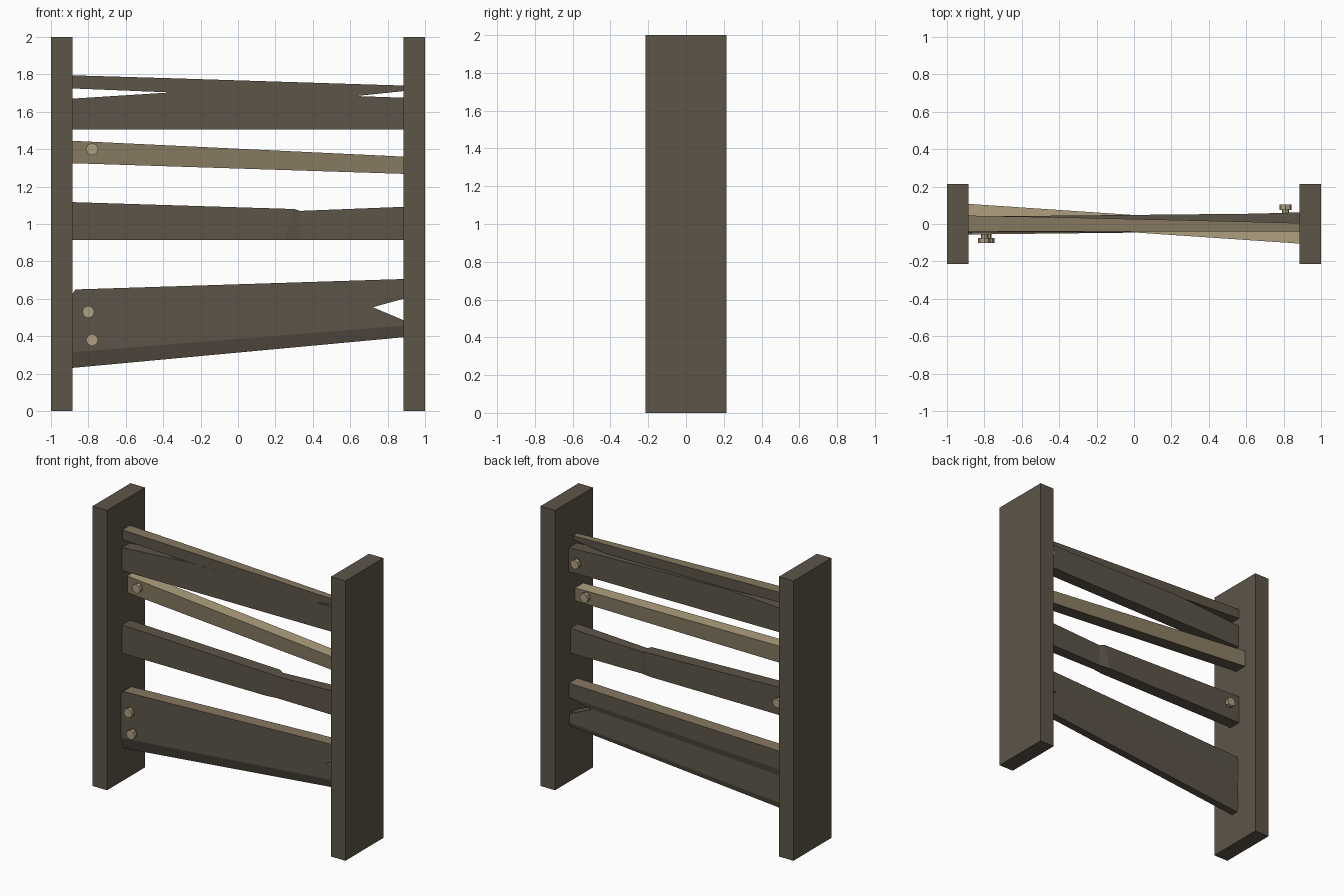
import bpy, bmesh, math
from mathutils import Matrix

cube = bpy.data.objects.get("Cube")
if cube:
    bpy.data.objects.remove(cube, do_unlink=True)


def material(name, rgb):
    m = bpy.data.materials.new(name)
    m.use_nodes = True
    m.diffuse_color = (*rgb, 1)
    m.node_tree.nodes["Principled BSDF"].inputs["Base Color"].default_value = (*rgb, 1)
    return m


DARK = material("dark_wood", (0.108, 0.089, 0.064))
MID = material("worn_wood", (0.235, 0.19, 0.116))
LIGHT = material("pale_wood", (0.43, 0.35, 0.215))


def finish(bm, name, side, top=None):
    """Make an object; upward faces take the top colour, downward ones stay dark."""
    bmesh.ops.recalc_face_normals(bm, faces=bm.faces)
    mesh = bpy.data.meshes.new(name)
    bm.to_mesh(mesh)
    bm.free()
    obj = bpy.data.objects.new(name, mesh)
    bpy.context.collection.objects.link(obj)
    mesh.materials.append(side)
    if top:
        mesh.materials.append(top)
        mesh.materials.append(DARK)
        for p in mesh.polygons:
            p.material_index = 1 if p.normal.z > 0.7 else 2 if p.normal.z < -0.7 else 0
    return obj


def loft(sections):
    """Skin a run of cross-sections, each (x, [(y, z), ...])."""
    bm = bmesh.new()
    rings = [[bm.verts.new((x, y, z)) for y, z in pts] for x, pts in sections]
    n = len(rings[0])
    for a, b in zip(rings, rings[1:]):
        for i in range(n):
            j = (i + 1) % n
            bm.faces.new((a[i], a[j], b[j], b[i]))
    bm.faces.new(rings[0])
    bm.faces.new(rings[-1])
    return bm


def board(name, rows, side=DARK, top=None):
    """Plank from rows of x, front y, back y, bottom z, top z."""
    secs = [(x, [(f, b), (k, b), (k, t), (f, t)]) for x, f, k, b, t in rows]
    return finish(loft(secs), name, side, top)


def bolt(name, x, y, z, facing):
    """Stubby shank with a wider faceted head, pointing along facing * y."""
    bm = bmesh.new()
    turn = Matrix.Rotation(math.pi / 2, 4, "X")
    for radius, start, end in ((0.018, -0.01, 0.02), (0.033, 0.018, 0.046)):
        mid = Matrix.Translation((x, y + facing * (start + end) / 2, z))
        bmesh.ops.create_cone(bm, cap_ends=True, segments=8, radius1=radius,
                              radius2=radius, depth=end - start, matrix=mid @ turn)
    return finish(bm, name, LIGHT)


# Upright posts
for name, s in (("right_post", -1), ("left_post", 1)):
    board(name, [(s * 0.885, -0.215, 0.215, 0, 2), (s, -0.215, 0.215, 0, 2)])

# Top board, with a long splinter splitting away at both ends
board("top_splinter", [(-0.89, -0.04, 0.045, 1.725, 1.795),
                       (-0.35, -0.04, 0.035, 1.703, 1.779),
                       (0.63, -0.04, 0.012, 1.684, 1.748),
                       (0.89, -0.04, 0.005, 1.711, 1.74)], DARK, MID)
board("top_board", [(-0.89, -0.045, 0.04, 1.505, 1.67),
                    (-0.35, -0.042, 0.045, 1.505, 1.704),
                    (0.63, -0.035, 0.055, 1.505, 1.684),
                    (0.89, -0.032, 0.062, 1.505, 1.675)])

# Pale skewed slat
board("skewed_slat", [(-0.89, 0.015, 0.108, 1.325, 1.445),
                      (0.89, -0.105, -0.012, 1.268, 1.36)], MID, LIGHT)

# Middle board with a worn kink
kink = [(-0.89, [(-0.045, 0.915), (0.045, 0.915), (0.045, 1.117), (-0.045, 1.117)]),
        (0.3, [(-0.045, 0.915), (0.045, 0.915), (0.045, 1.08), (-0.045, 1.08)]),
        (0.33, [(-0.034, 0.915), (0.034, 0.915), (0.034, 1.07), (-0.034, 1.07)]),
        (0.89, [(-0.042, 0.915), (0.042, 0.915), (0.042, 1.092), (-0.042, 1.092)])]
bm = loft(kink)
for v in bm.verts:
    if abs(v.co.x - 0.3) < 0.01 and v.co.z < 1:
        v.co.x = 0.25
finish(bm, "middle_board", DARK)


# Wide bottom board: bevelled lower front, shallow fold along the back
def wide_section(x, shift, low, high):
    h = high - low
    return x, [(shift - 0.02, low), (shift + 0.035, low), (shift + 0.045, low + h * 0.1),
               (shift + 0.035, low + h * 0.56), (shift + 0.046, low + h * 0.68),
               (shift + 0.046, high), (shift - 0.046, high), (shift - 0.046, low + h * 0.2)]


bm = loft([wide_section(-0.89, -0.01, 0.23, 0.62),
           wide_section(-0.87, -0.01, 0.232, 0.65),
           wide_section(0.89, 0.01, 0.395, 0.706)])
bottom = finish(bm, "bottom_board", DARK)

# Split cut into the end of the bottom board
bm = bmesh.new()
tri = ((0.72, 0.555), (0.91, 0.607), (0.91, 0.475))
front, back = [[bm.verts.new((x, y, z)) for x, z in tri] for y in (-0.2, 0.2)]
bm.faces.new(front)
bm.faces.new(back)
for i in range(3):
    j = (i + 1) % 3
    bm.faces.new((front[i], front[j], back[j], back[i]))
cutter = finish(bm, "split_cutter", DARK)
cutter.hide_render = True
mod = bottom.modifiers.new("split", "BOOLEAN")
mod.operation = "DIFFERENCE"
mod.solver = "EXACT"
mod.object = cutter
bpy.context.view_layer.update()
cut_mesh = bpy.data.meshes.new_from_object(
    bottom.evaluated_get(bpy.context.evaluated_depsgraph_get()))
bottom.modifiers.clear()
bottom.data = cut_mesh
bpy.data.objects.remove(cutter, do_unlink=True)
cut_mesh.materials.clear()
cut_mesh.materials.append(DARK)
cut_mesh.materials.append(MID)
for p in cut_mesh.polygons:
    p.material_index = 1 if p.normal.z > 0.7 and p.center.z > 0.6 else 0

# Bolts on both sides
for i, (x, y, z, d) in enumerate(((-0.8, -0.056, 0.53, -1), (-0.78, -0.056, 0.38, -1),
                                  (-0.78, 0.008, 1.4, -1), (0.81, 0.058, 1.59, 1),
                                  (0.78, -0.005, 1.335, 1), (-0.78, 0.045, 1.02, 1))):
    bolt(f"bolt_{i + 1}", x, y, z, d)
